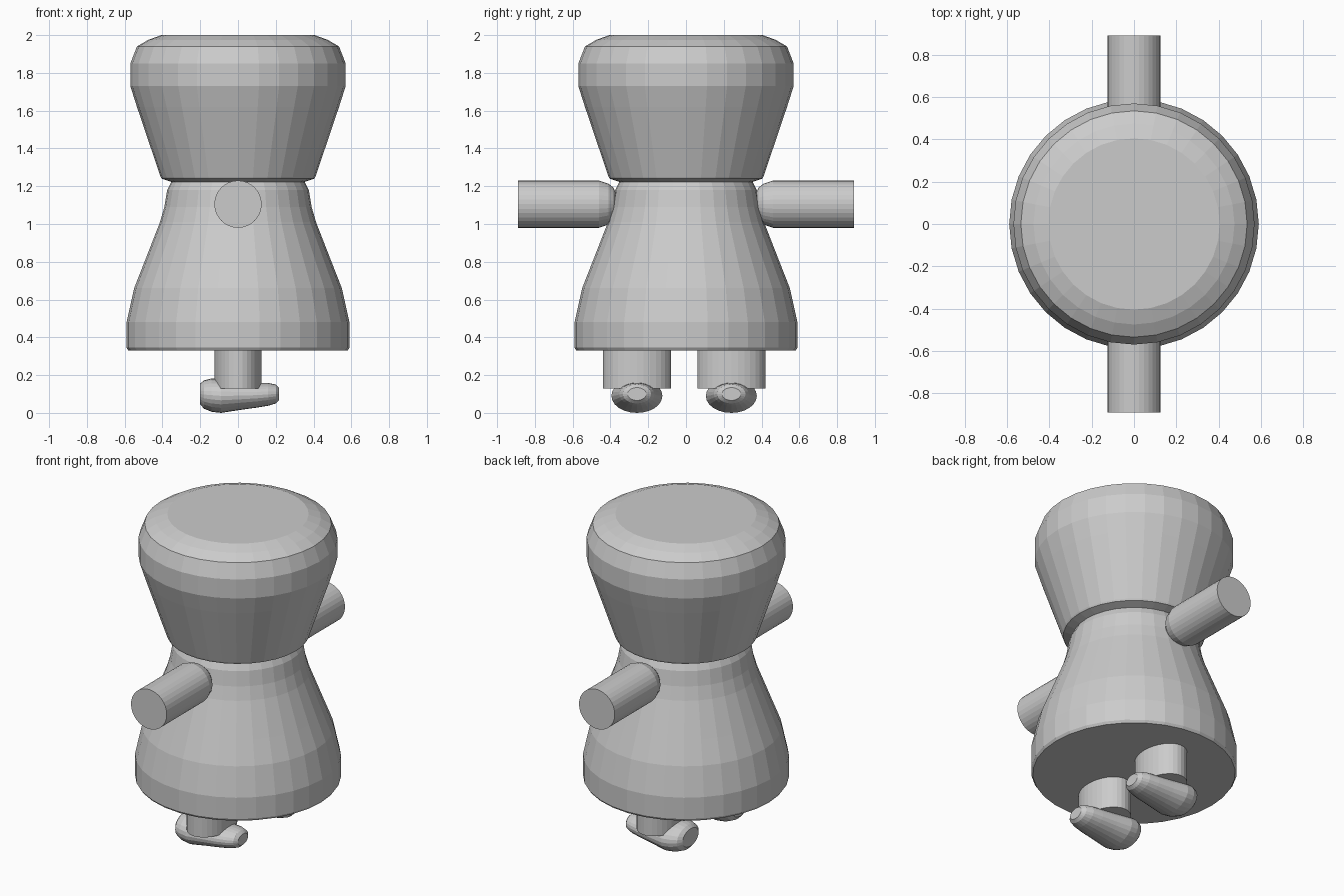
import bpy, bmesh, math

if "Cube" in bpy.data.objects:
    bpy.data.objects.remove(bpy.data.objects["Cube"])

grey = bpy.data.materials.new("plain grey")
grey.diffuse_color = (0.6, 0.6, 0.6, 1)
grey.use_nodes = True
grey.node_tree.nodes["Principled BSDF"].inputs["Base Color"].default_value = grey.diffuse_color


def loft(name, rings, place, sides=32):
    """Join elliptical rings (position, radius a, radius b, offset) into a capped solid."""
    bm = bmesh.new()
    loops = []
    for t, a, b, off in rings:
        loop = []
        for i in range(sides):
            ang = 2 * math.pi * i / sides
            loop.append(bm.verts.new(place(t, a * math.cos(ang), b * math.sin(ang) + off)))
        loops.append(loop)
    for lo, hi in zip(loops, loops[1:]):
        for i in range(sides):
            j = (i + 1) % sides
            bm.faces.new((lo[i], lo[j], hi[j], hi[i]))
    bm.faces.new(loops[0])
    bm.faces.new(loops[-1])
    bmesh.ops.recalc_face_normals(bm, faces=bm.faces[:])
    mesh = bpy.data.meshes.new(name)
    bm.to_mesh(mesh)
    bm.free()
    mesh.materials.append(grey)
    obj = bpy.data.objects.new(name, mesh)
    bpy.context.collection.objects.link(obj)
    return obj


def lathe(name, profile):
    """Upright round part from (height, radius) pairs."""
    return loft(name, [(z, r, r, 0) for z, r in profile], lambda t, u, v: (u, v, t))


# Flared body and rounded head
lathe("body", [(0.33, 0.58), (0.345, 0.59), (0.48, 0.59), (0.66, 0.55),
               (0.80, 0.495), (1.01, 0.413), (1.09, 0.39), (1.18, 0.375), (1.24, 0.345)])
lathe("head", [(1.222, 0.35), (1.24, 0.405), (1.25, 0.41), (1.62, 0.535), (1.73, 0.57),
               (1.85, 0.57), (1.94, 0.535), (1.975, 0.475), (2.0, 0.405)])

# Arms pointing sideways along y, with a rounded inner end
for side, label in ((-1, "front"), (1, "back")):
    loft(label + "_arm",
         [(y, r, r, 1.105) for y, r in ((0.37, 0.06), (0.385, 0.088), (0.41, 0.108), (0.46, 0.125), (0.89, 0.125))],
         lambda t, u, v: (u, side * t, v))

# Oval legs and tapered feet with the toe towards +x
foot_rings = [(-0.20, 0.08, 0.055, 0.10), (-0.18, 0.11, 0.075, 0.097), (-0.14, 0.13, 0.088, 0.094),
              (-0.09, 0.135, 0.09, 0.09), (0.0, 0.12, 0.077, 0.091), (0.10, 0.105, 0.066, 0.094),
              (0.16, 0.093, 0.06, 0.098), (0.20, 0.075, 0.05, 0.10), (0.217, 0.05, 0.034, 0.10)]
for y, label in ((-0.26, "front"), (0.24, "back")):
    loft(label + "_leg", [(z, 0.125, 0.18, y) for z in (0.13, 0.34)], lambda t, u, v: (u, v, t))
    loft(label + "_foot", foot_rings, lambda t, u, v: (t, u + y, v), 24)
